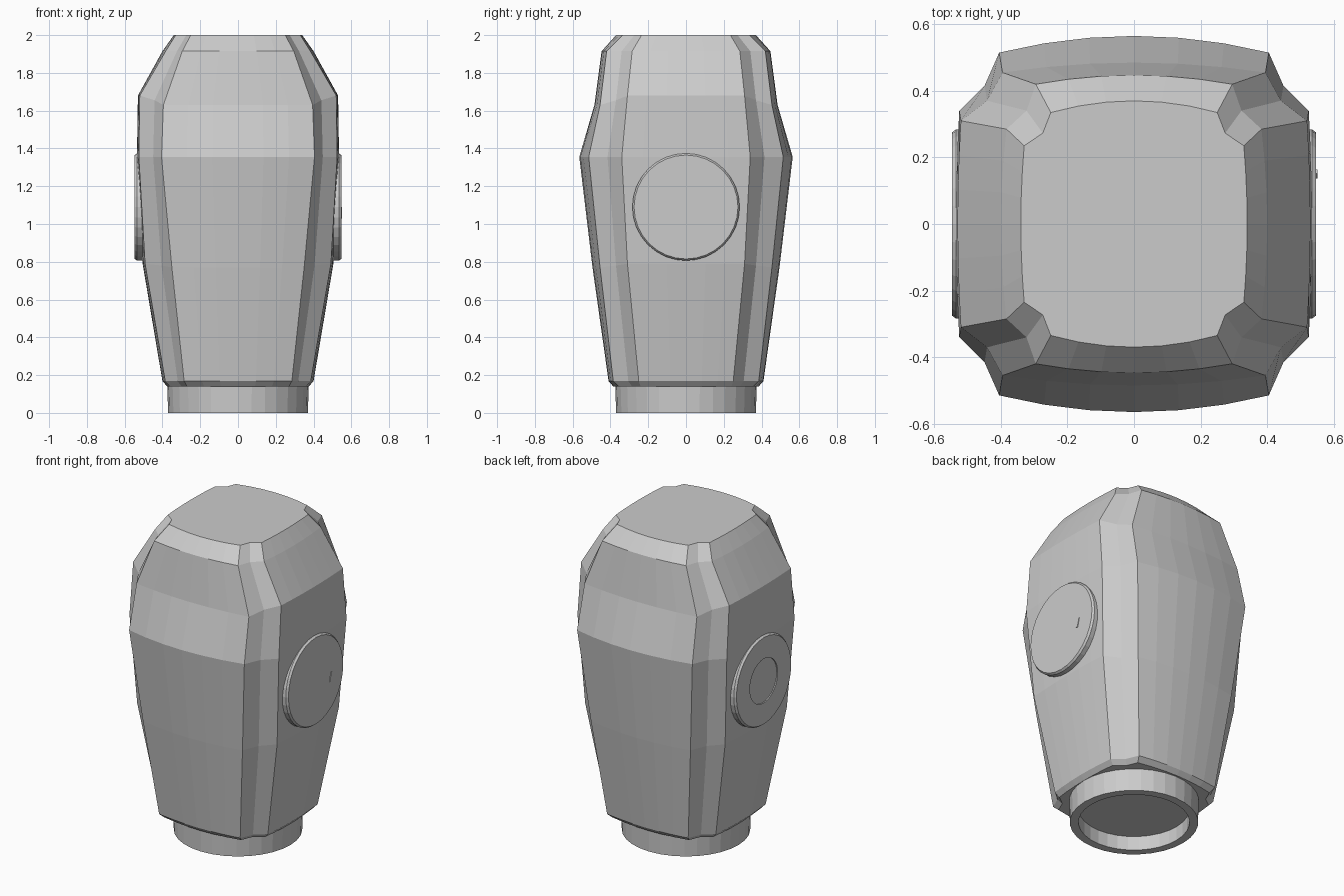
import bpy, bmesh, math
from mathutils import Matrix, Vector

if "Cube" in bpy.data.objects:
    bpy.data.objects.remove(bpy.data.objects["Cube"])


def make_object(name, bm, angle=None):
    bmesh.ops.recalc_face_normals(bm, faces=bm.faces)
    mesh = bpy.data.meshes.new(name)
    bm.to_mesh(mesh)
    bm.free()
    ob = bpy.data.objects.new(name, mesh)
    bpy.context.collection.objects.link(ob)
    return ob


def loft(bm, rings):
    """Skin closed rings of equal length and cap both ends."""
    loops = [[bm.verts.new(p) for p in ring] for ring in rings]
    n = len(loops[0])
    for a, b in zip(loops, loops[1:]):
        for i in range(n):
            j = (i + 1) % n
            bm.faces.new((a[i], a[j], b[j], b[i]))
    bm.faces.new(loops[0][::-1])
    bm.faces.new(loops[-1])


def turned(name, profile, matrix=Matrix(), segments=32):
    """Revolve (radius, height) points around local z."""
    bm = bmesh.new()
    loft(bm, [[matrix @ Vector((r * math.cos(2 * math.pi * i / segments),
                                r * math.sin(2 * math.pi * i / segments), z))
               for i in range(segments)] for r, z in profile])
    return make_object(name, bm)


def section(zf, zs, X, Y, fx, fy, sx, sy):
    """Bowed four-sided outline with slightly hollow corner chamfers."""
    steps = 3
    # quarter from the middle of the side (+x) to the middle of the back (+y)
    quarter = []
    for i in range(steps + 1):
        t = i / steps
        quarter.append((X - (X - sx) * t * t, sy * t, zs))
    quarter.append(((fx + sx) / 2 - 0.016, (fy + sy) / 2 - 0.012, (zf + zs) / 2))
    for i in range(steps + 1):
        t = 1 - i / steps
        quarter.append((fx * t, Y - (Y - fy) * t * t, zf))
    mirror = [(-x, y, z) for x, y, z in reversed(quarter[:-1])]
    half = quarter + mirror
    return half + [(x, -y, z) for x, y, z in reversed(half[1:-1])]


# Main body: front z, side z, half width, half depth, front corner, side corner
levels = [
    (0.14, 0.14, 0.375, 0.385, 0.27, 0.355, 0.36, 0.24),
    (0.168, 0.168, 0.40, 0.41, 0.285, 0.385, 0.385, 0.25),
    (0.77, 0.79, 0.505, 0.495, 0.35, 0.455, 0.492, 0.31),
    (1.355, 1.355, 0.535, 0.565, 0.405, 0.515, 0.525, 0.34),
    (1.63, 1.68, 0.53, 0.485, 0.395, 0.455, 0.52, 0.31),
    (1.915, 1.915, 0.40, 0.447, 0.295, 0.42, 0.383, 0.285),
    (2.0, 2.0, 0.34, 0.37, 0.25, 0.335, 0.33, 0.235),
]
bm = bmesh.new()
loft(bm, [section(*lv) for lv in levels])
make_object("body", bm)

# Neck collar with a recessed underside
turned("neck_collar", [(0.32, 0.09), (0.32, 0.0), (0.37, 0.0), (0.375, 0.16)])

# Round side discs, the left one with a shallow inner step
for name, side in (("right_disc", 1), ("left_disc", -1)):
    place = Matrix.Translation((0, 0, 1.09)) @ Matrix.Rotation(side * math.pi / 2, 4, 'Y')
    profile = [(0.284, 0.44), (0.284, 0.535), (0.275, 0.547)]
    if side < 0:
        profile += [(0.14, 0.547), (0.14, 0.54)]
    turned(name, profile, place)

# Small nub on the right disc
bm = bmesh.new()
bmesh.ops.create_cube(bm, size=1, matrix=Matrix.Translation((0.545, 0.15, 1.06))
                      @ Matrix.Rotation(-0.25, 4, 'X')
                      @ Matrix.Diagonal((0.012, 0.012, 0.06, 1)))
make_object("disc_nub", bm)
